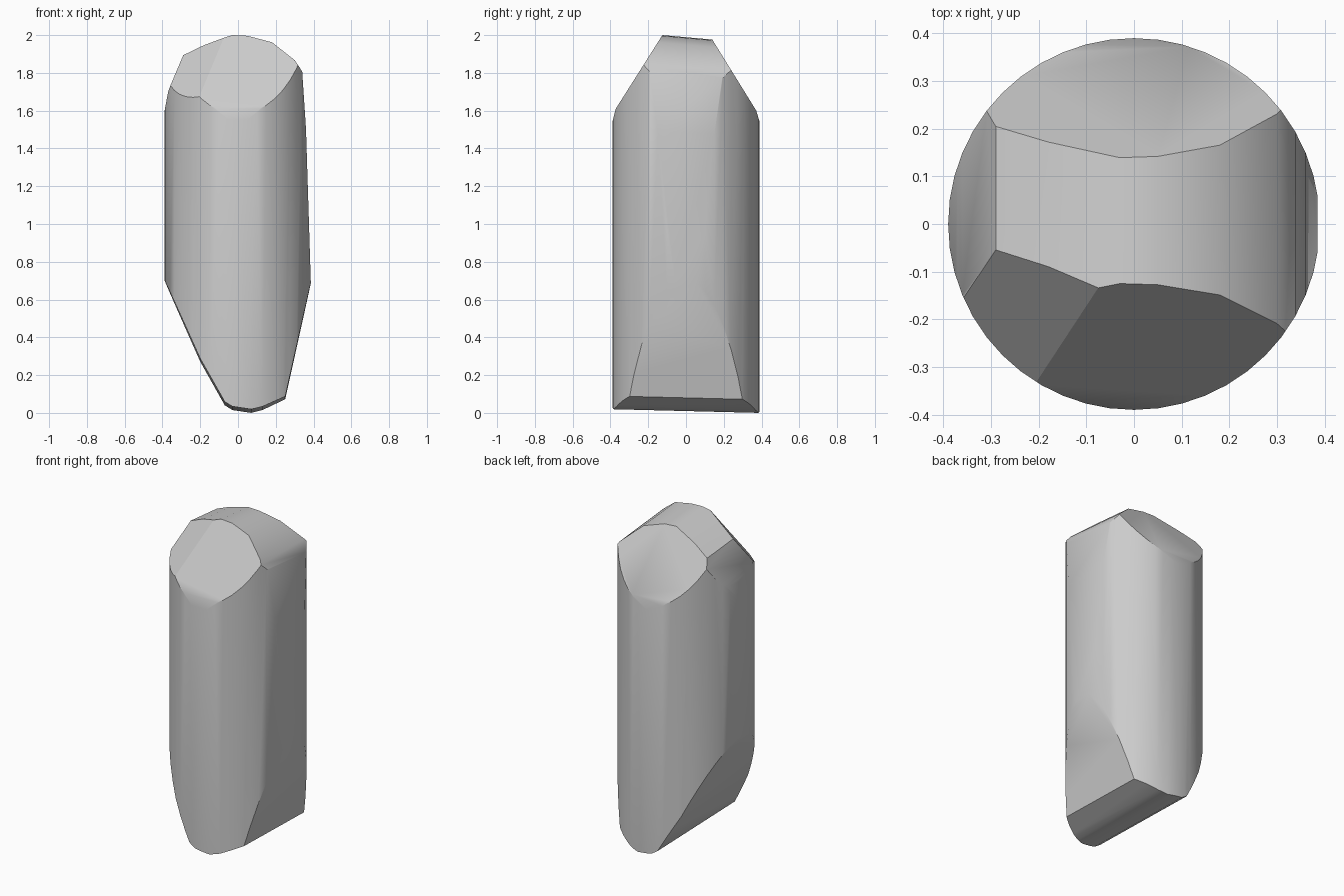
import bpy, bmesh, math
from mathutils import Vector

cube = bpy.data.objects.get("Cube")
if cube:
    bpy.data.objects.remove(cube, do_unlink=True)

RADIUS = 0.39

# Outline across the width (x, z), clockwise from the left shoulder
width_outline = [(-0.39, 1.6), (-0.37, 1.7), (-0.29, 1.9), (-0.18, 1.95), (-0.03, 2.0),
                 (0.05, 1.996), (0.18, 1.96), (0.3, 1.86), (0.34, 1.8), (0.36, 1.5),
                 (0.386, 0.68), (0.25, 0.07), (0.13, 0.015), (0.07, 0.0), (-0.03, 0.015),
                 (-0.07, 0.04), (-0.2, 0.27), (-0.388, 0.69)]
# Roof slopes across the depth (y, z), front and back
front_slope = [(-0.39, 1.54), (-0.372, 1.61), (-0.125, 2.0)]
back_slope = [(0.14, 1.975), (0.372, 1.6), (0.39, 1.54)]


def slice_off(bm, point, normal):
    """Cut away everything beyond a plane and cap the opening."""
    bmesh.ops.bisect_plane(bm, geom=bm.verts[:] + bm.edges[:] + bm.faces[:], dist=1e-5,
                           plane_co=point, plane_no=normal.normalized(), clear_outer=True)
    rim = [e for e in bm.edges if e.is_boundary]
    if rim:
        bmesh.ops.holes_fill(bm, edges=rim, sides=0)


# Round column as the starting block
bm = bmesh.new()
bmesh.ops.create_cone(bm, cap_ends=True, segments=48, radius1=RADIUS, radius2=RADIUS, depth=2.4)
bmesh.ops.translate(bm, verts=bm.verts, vec=(0, 0, 1))

# Cuts across the width, with a slight tilt from front to back
for (x0, z0), (x1, z1) in zip(width_outline, width_outline[1:]):
    nx, nz = z0 - z1, x1 - x0
    y, tilt = (-0.125, 0.09) if nz > 0 else (RADIUS, 0.025)
    slice_off(bm, Vector((x0, y, z0)), Vector((nx, tilt * nz, nz)))

# Front and back roof slopes
for slope in (front_slope, back_slope):
    for (y0, z0), (y1, z1) in zip(slope, slope[1:]):
        slice_off(bm, Vector((0, y0, z0)), Vector((0, z0 - z1, y1 - y0)))

# Chipped corner at the front of the roof
slice_off(bm, Vector((-0.1, -0.12, 1.98)), Vector((-0.379, -0.485, 0.465)))

bmesh.ops.remove_doubles(bm, verts=bm.verts, dist=0.002)
bmesh.ops.recalc_face_normals(bm, faces=bm.faces)

mesh = bpy.data.meshes.new("carved_column")
bm.to_mesh(mesh)
bm.free()
column = bpy.data.objects.new("carved_column", mesh)
bpy.context.collection.objects.link(column)

# Plain grey stone
stone = bpy.data.materials.new("light_grey")
stone.use_nodes = True
grey = (0.6, 0.6, 0.6, 1)
stone.diffuse_color = grey
stone.node_tree.nodes["Principled BSDF"].inputs["Base Color"].default_value = grey
mesh.materials.append(stone)

bpy.ops.object.select_all(action='DESELECT')
column.select_set(True)
bpy.context.view_layer.objects.active = column
bpy.ops.object.shade_smooth_by_angle(angle=math.radians(30))
